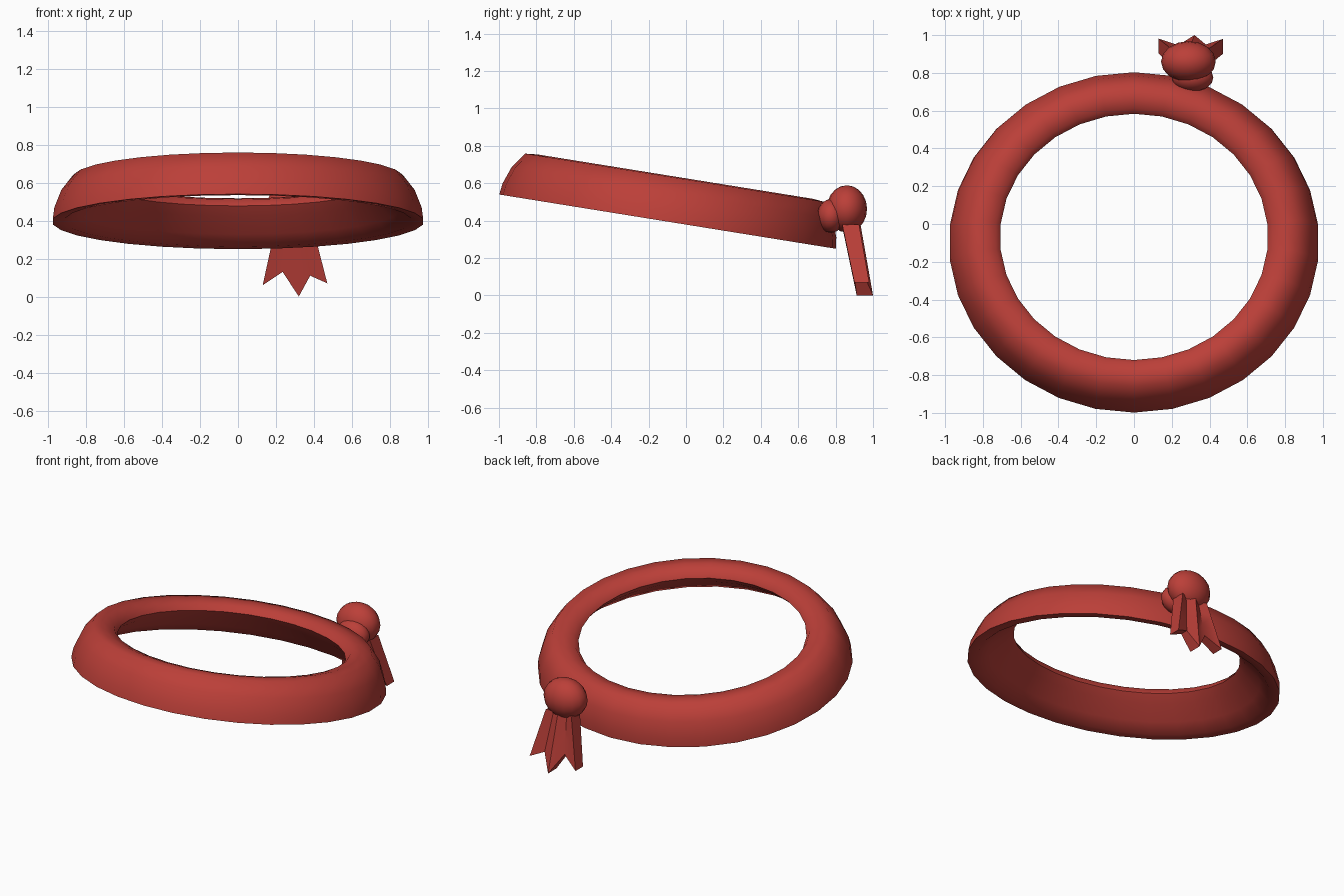
import bpy
import bmesh
from math import sin, cos, pi, radians
from mathutils import Matrix, Vector

if "Cube" in bpy.data.objects:
    bpy.data.objects.remove(bpy.data.objects["Cube"], do_unlink=True)

red = bpy.data.materials.new("red cloth")
red.use_nodes = True
red.diffuse_color = (0.5, 0.05, 0.04, 1)
red.node_tree.nodes["Principled BSDF"].inputs["Base Color"].default_value = red.diffuse_color


def finish(bm, name, angle):
    bmesh.ops.recalc_face_normals(bm, faces=bm.faces)
    mesh = bpy.data.meshes.new(name)
    bm.to_mesh(mesh)
    bm.free()
    mesh.materials.append(red)
    obj = bpy.data.objects.new(name, mesh)
    bpy.context.collection.objects.link(obj)
    bpy.ops.object.select_all(action="DESELECT")
    obj.select_set(True)
    bpy.context.view_layer.objects.active = obj
    bpy.ops.object.shade_smooth_by_angle(angle=radians(angle))
    return obj


def loft(rows, close_rows):
    """Skin closed loops of points; optionally join the last loop to the first."""
    bm = bmesh.new()
    loops = [[bm.verts.new(p) for p in row] for row in rows]
    pairs = list(zip(loops, loops[1:]))
    if close_rows:
        pairs.append((loops[-1], loops[0]))
    for a, b in pairs:
        for i in range(len(a)):
            j = (i + 1) % len(a)
            bm.faces.new((a[i], a[j], b[j], b[i]))
    return bm, loops


# Flared band: radius and height of the section, swept round an oval, then tilted
section = [(0.98, 0), (0.972, 0.06), (0.935, 0.155), (0.87, 0.238), (0.80, 0.244),
           (0.735, 0.228), (0.71, 0.19), (0.755, 0.14), (0.85, 0.06), (0.915, 0.004)]
SIDES = 30
tilt = Matrix.Rotation(radians(-9.15), 4, "X")
centre = Vector((0, -0.16, 0.374))
rings = []
for k in range(SIDES):
    a = 2 * pi * (k + 0.5) / SIDES
    rings.append([tilt @ (centre + Vector((r * cos(a), 0.93 * r * sin(a), h)))
                  for r, h in section])
bm, _ = loft(rings, True)
finish(bm, "head_band", 50)


# Knot and the short neck that ties it to the band
def ball(name, location, radii):
    bm = bmesh.new()
    bmesh.ops.create_uvsphere(bm, u_segments=16, v_segments=10, radius=1,
                              matrix=Matrix.LocRotScale(Vector(location), None, Vector(radii)))
    return finish(bm, name, 60)


ball("knot", (0.288, 0.86, 0.463), (0.145, 0.108, 0.126))
ball("knot_neck", (0.31, 0.775, 0.425), (0.11, 0.075, 0.09))

# Hanging cloth end: folded lengthwise, cut into three points
top_x = (0.2, 0.25, 0.295, 0.345, 0.39)
tip_x = (0.13, 0.235, 0.32, 0.38, 0.47)
tip_z = (0.06, 0.13, 0.0, 0.11, 0.07)
fold = (0.0, -0.022, 0.008, -0.022, 0.0)
rows = []
for t in (0, 0.3, 0.65, 1):
    back, front = [], []
    for x0, x1, z1, f in zip(top_x, tip_x, tip_z, fold):
        x = x0 + (x1 - x0) * t
        z = 0.38 + (z1 - 0.38) * t
        drop = (0.38 - z) / 0.38
        back.append((x, 0.925 + 0.067 * drop + f, z))
        front.append((x, 0.835 + 0.08 * drop - f * 0.3, z))
    rows.append(back + front[::-1])
bm, loops = loft(rows, False)
for loop in (loops[0], loops[-1]):
    for i in range(4):
        bm.faces.new((loop[i], loop[i + 1], loop[8 - i], loop[9 - i]))
finish(bm, "cloth_end", 40)
